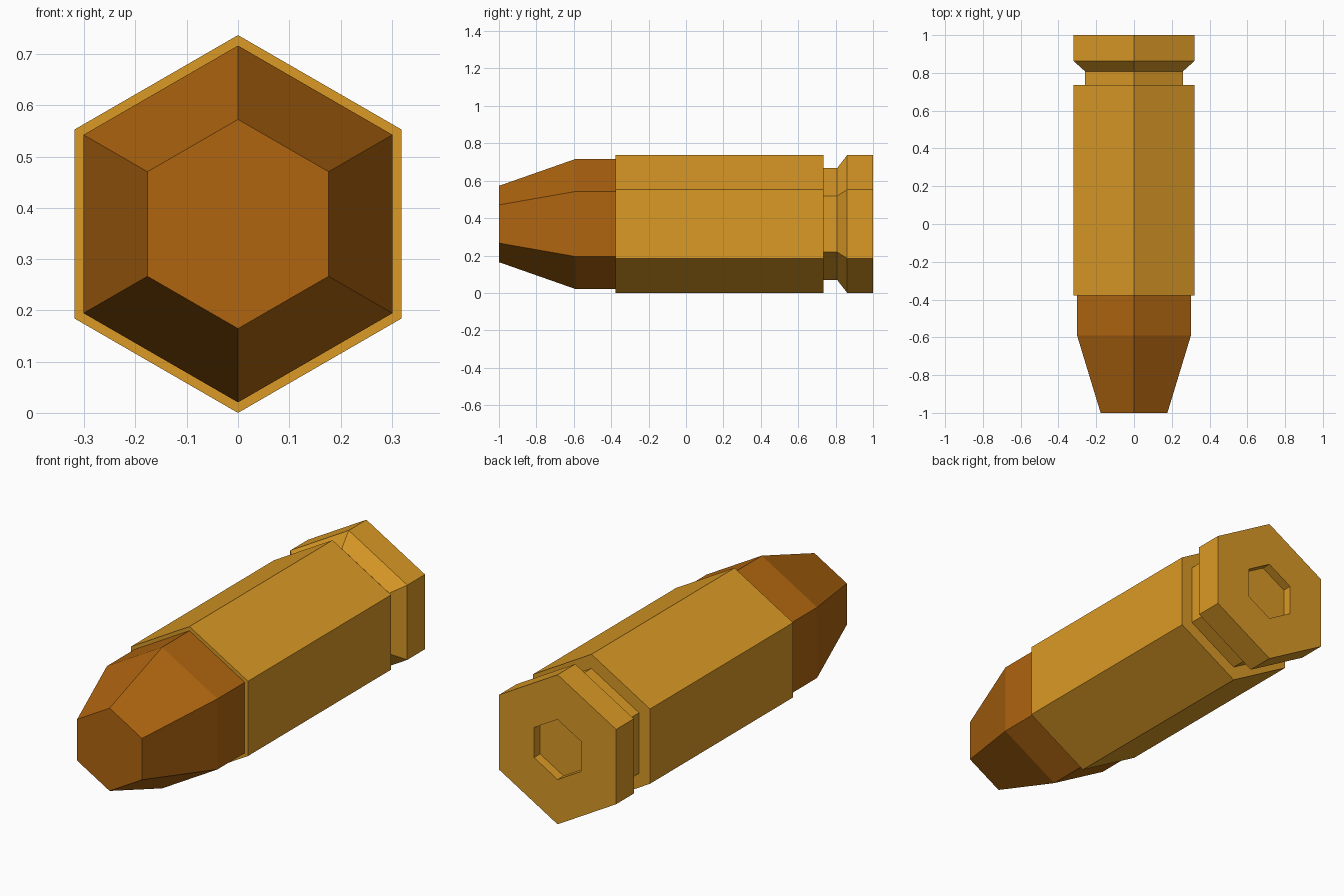
import bpy, bmesh, math

if "Cube" in bpy.data.objects:
    bpy.data.objects.remove(bpy.data.objects["Cube"])

CZ = 0.3685  # axis height


def material(name, rgb):
    m = bpy.data.materials.new(name)
    m.diffuse_color = (*rgb, 1.0)
    m.use_nodes = True
    m.node_tree.nodes["Principled BSDF"].inputs["Base Color"].default_value = m.diffuse_color
    return m


def hex_loft(name, profile, mat, cap_start=False, cap_end=False):
    """Six-sided loft along y through (y, corner radius) stations."""
    bm = bmesh.new()
    rings = []
    for y, r in profile:
        rings.append([bm.verts.new((r * math.cos(math.radians(90 + 60 * k)), y,
                                    CZ + r * math.sin(math.radians(90 + 60 * k))))
                      for k in range(6)])
    for a, b in zip(rings, rings[1:]):
        for k in range(6):
            n = (k + 1) % 6
            bm.faces.new((a[k], b[k], b[n], a[n]))
    if cap_start:
        bm.faces.new(rings[0])
    if cap_end:
        bm.faces.new(rings[-1][::-1])
    bm.normal_update()
    # make the side faces point away from the axis
    f = max(bm.faces, key=lambda q: q.calc_center_median().z)
    if f.normal.z < 0:
        bmesh.ops.reverse_faces(bm, faces=bm.faces[:])
    # keep the caps consistent with the sides
    bmesh.ops.recalc_face_normals(bm, faces=bm.faces[:])
    me = bpy.data.meshes.new(name)
    bm.to_mesh(me)
    bm.free()
    me.materials.append(mat)
    ob = bpy.data.objects.new(name, me)
    bpy.context.collection.objects.link(ob)
    return ob


brass = material("brass", (0.70, 0.32, 0.019))
copper = material("copper", (0.43, 0.13, 0.005))

# Tapered tip with flat nose
hex_loft("tip", [(-1.0, 0.204), (-0.59, 0.348), (-0.378, 0.348)],
         copper, cap_start=True)

# Casing: front lip, body, groove, rim and recessed primer pocket
hex_loft("casing", [(-0.378, 0.348), (-0.378, 0.3685), (0.736, 0.3685),
                    (0.736, 0.299), (0.808, 0.299), (0.862, 0.3685),
                    (1.0, 0.3685), (1.0, 0.148), (0.953, 0.148)],
         brass, cap_end=True)
